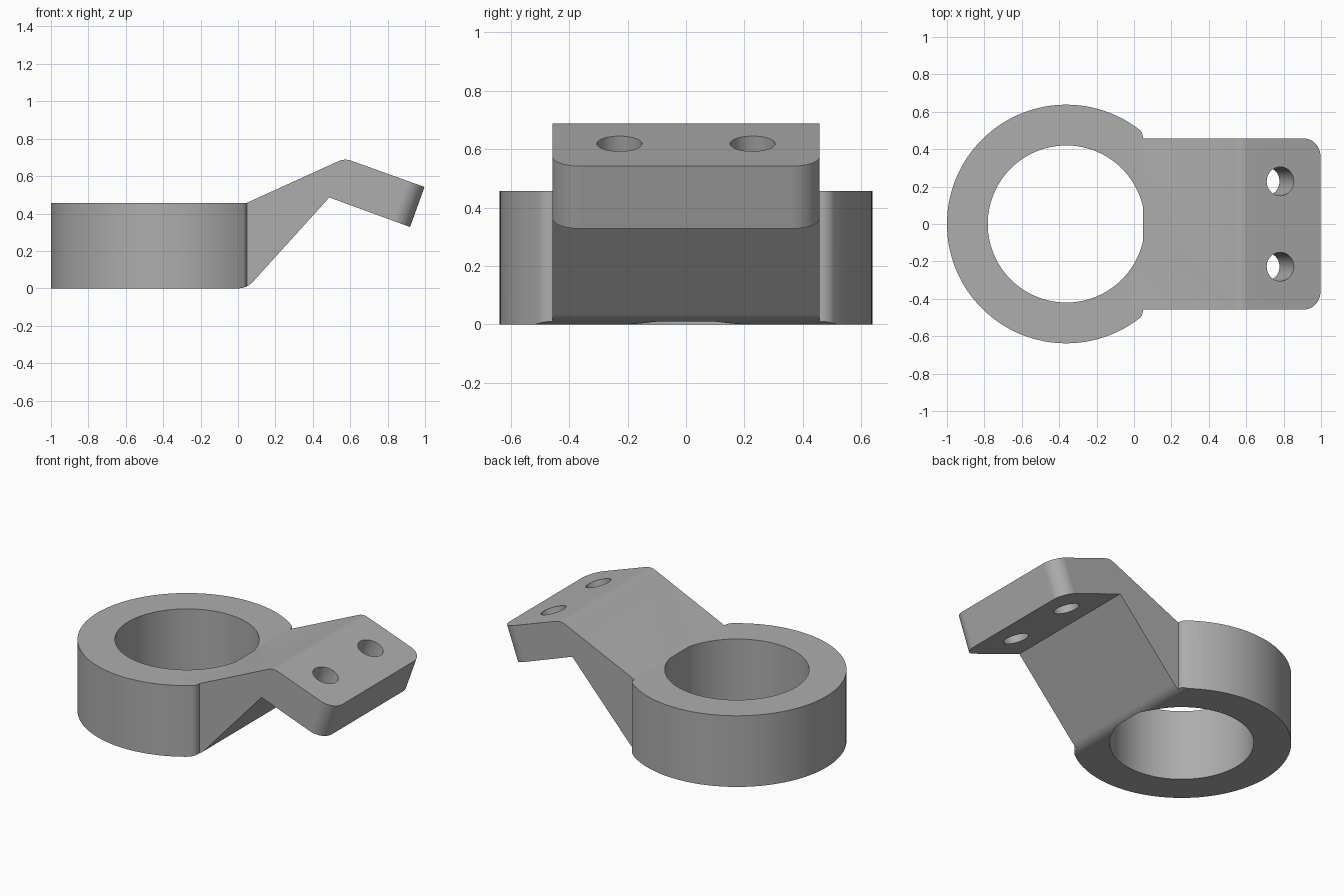
import bpy, bmesh, math
from mathutils import Vector, Matrix

if "Cube" in bpy.data.objects:
    bpy.data.objects.remove(bpy.data.objects["Cube"])

H = 0.457             # ring height and half width of the arm
CX, R, BORE = -0.362, 0.638, 0.42
FLAT = 0.047          # x of the flat where the arm leaves the ring

metal = bpy.data.materials.new("grey_metal")
metal.diffuse_color = (0.42, 0.42, 0.42, 1)
metal.use_nodes = True
metal.node_tree.nodes["Principled BSDF"].inputs["Base Color"].default_value = metal.diffuse_color


def prism(name, points, direction, ends=(), radius=0):
    """Extrude a closed 3D outline; optionally round the edges over given points."""
    bm = bmesh.new()
    d = Vector(direction)
    low = [bm.verts.new(p) for p in points]
    high = [bm.verts.new(Vector(p) + d) for p in points]
    n = len(points)
    bm.faces.new(low)
    bm.faces.new(high[::-1])
    for i in range(n):
        j = (i + 1) % n
        bm.faces.new((low[j], low[i], high[i], high[j]))
    if radius:
        edges = [bm.edges.get((v[ends[0]], v[ends[1]])) for v in (low, high)]
        bmesh.ops.bevel(bm, geom=edges, offset=radius, segments=10,
                        profile=0.5, affect='EDGES')
    bmesh.ops.recalc_face_normals(bm, faces=bm.faces)
    mesh = bpy.data.meshes.new(name)
    bm.to_mesh(mesh)
    bm.free()
    mesh.materials.append(metal)
    obj = bpy.data.objects.new(name, mesh)
    bpy.context.collection.objects.link(obj)
    return obj


def combine(target, tool, operation):
    mod = target.modifiers.new(operation, 'BOOLEAN')
    mod.operation, mod.object, mod.solver = operation, tool, 'EXACT'
    bpy.context.view_layer.objects.active = target
    bpy.ops.object.modifier_apply(modifier=mod.name)
    bpy.data.objects.remove(tool)


def fillet(a, p, b, t, n=8):
    """Curve rounding corner p, starting t away from it on both sides."""
    a, p, b = Vector(a), Vector(p), Vector(b)
    s, e = p + (a - p).normalized() * t, p + (b - p).normalized() * t
    return [s * (1 - u) ** 2 + p * 2 * u * (1 - u) + e * u * u
            for u in (i / n for i in range(n + 1))]


def arc(cx, cy, r, a0, a1, n):
    return [(cx + r * math.cos(a0 + (a1 - a0) * i / n),
             cy + r * math.sin(a0 + (a1 - a0) * i / n)) for i in range(n + 1)]


# Side profile corners of the arm (x, z)
foot, inner, peak = (0.048, 0), (0.488, 0.486), (0.57, 0.695)
tip_top, tip_low = (0.997, 0.542), (0.92, 0.328)
foot_curve = fillet((-0.2, 0), foot, inner, 0.048)

# Ring body: circle ending in a flat with two rounded corners
r = 0.05
fx = FLAT - r
fy = math.sqrt((R - r) ** 2 - (fx - CX) ** 2)
ang = math.atan2(fy, fx - CX)
plan = (arc(CX, 0, R, ang, 2 * math.pi - ang, 96)
        + arc(fx, -fy, r, -ang, 0, 8)[1:]
        + arc(fx, fy, r, 0, ang, 8)[:-1])
body = prism("ring_bracket", [(x, y, 0) for x, y in plan], (0, 0, H))

# Round the underside of the ring where it runs into the arm
block = [(-1.2, 0)] + [tuple(p) for p in foot_curve] + [inner, (0.488, 0.6), (-1.2, 0.6)]
combine(body, prism("foot_trim", [(x, -0.8, z) for x, z in block], (0, 1.6, 0)), 'INTERSECT')

# Bent arm with rounded tip corners
side = ([(-0.1, 0)] + [tuple(p) for p in foot_curve] + [inner, tip_low, tip_top]
        + [tuple(p) for p in fillet(tip_top, peak, (FLAT, H), 0.038)]
        + [(FLAT, H), (-0.1, H)])
k = side.index(tip_low)
arm = prism("arm", [(x, -H, z) for x, z in side], (0, 2 * H, 0), (k, k + 1), 0.095)
combine(body, arm, 'UNION')

# Main bore, flattened against the arm
half = math.acos((FLAT - CX) / BORE)
bore = arc(CX, 0, BORE, half, 2 * math.pi - half, 96)
combine(body, prism("bore", [(x, y, -0.2) for x, y in bore], (0, 0, 1)), 'DIFFERENCE')

# Two bolt holes square to the tilted plate
axis = Vector((tip_top[0] - tip_low[0], 0, tip_top[1] - tip_low[1])).normalized()
turn = Vector((0, 0, 1)).rotation_difference(axis).to_matrix()
for y in (-0.228, 0.228):
    centre = Vector((0.782, y, 0.619))
    ring = [centre + turn @ Vector((a, b, -0.4))
            for a, b in arc(0, 0, 0.077, 0, 2 * math.pi, 40)[:-1]]
    combine(body, prism("bolt_hole", ring, axis * 0.6), 'DIFFERENCE')

# Smooth curves, crisp edges
bpy.ops.object.select_all(action='DESELECT')
body.select_set(True)
bpy.context.view_layer.objects.active = body
bpy.ops.object.shade_smooth_by_angle(angle=math.radians(25))
weighted = body.modifiers.new("even_normals", 'WEIGHTED_NORMAL')
weighted.keep_sharp = True
